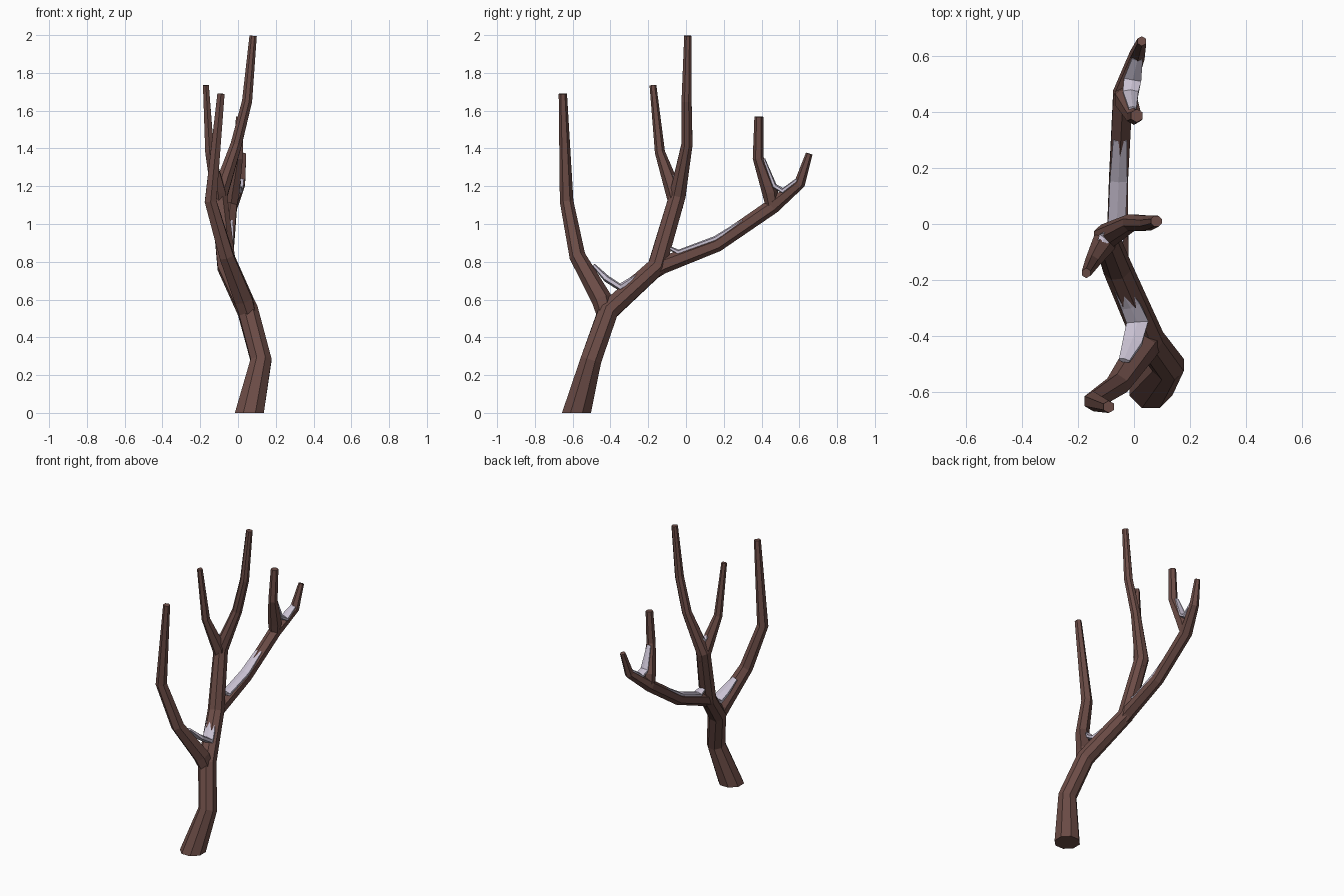
import bpy, bmesh, math
from mathutils import Vector


def material(name, rgb):
    m = bpy.data.materials.new(name)
    m.diffuse_color = (*rgb, 1)
    return m


BARK = material("brown bark", (0.15, 0.073, 0.062))
SNOW = material("pale snow", (0.58, 0.53, 0.64))


def tube(name, pts, sides, mat, flat=1.0):
    """Faceted tube through (x, y, z, radius) points; flat squashes its thickness."""
    bm = bmesh.new()
    ctr = [Vector(p[:3]) for p in pts]
    rings = []
    for i, c in enumerate(ctr):
        a, b = ctr[max(i - 1, 0)], ctr[min(i + 1, len(ctr) - 1)]
        t = Vector((0, 0, 0))
        if i > 0:
            t += (c - a).normalized()
        if i < len(ctr) - 1:
            t += (b - c).normalized()
        t = Vector((0, 0, 1)) if c.z == 0 else t.normalized()
        u = Vector((1, 0, 0))
        u = (u - t * u.dot(t)).normalized()
        v = t.cross(u)
        ring = []
        for k in range(sides):
            ang = 2 * math.pi * (k + 0.5) / sides
            ring.append(bm.verts.new(c + pts[i][3] * (u * math.cos(ang) + v * math.sin(ang) * flat)))
        rings.append(ring)
    for r0, r1 in zip(rings, rings[1:]):
        for k in range(sides):
            j = (k + 1) % sides
            bm.faces.new((r0[k], r0[j], r1[j], r1[k]))
    bm.faces.new(rings[0])
    bm.faces.new(rings[-1])
    bmesh.ops.recalc_face_normals(bm, faces=bm.faces)
    me = bpy.data.meshes.new(name)
    bm.to_mesh(me)
    bm.free()
    me.materials.append(mat)
    ob = bpy.data.objects.new(name, me)
    bpy.context.collection.objects.link(ob)
    return ob


# Trunk running up into the tallest branch
tube("trunk", [(0.06, -0.58, 0, 0.083), (0.122, -0.503, 0.28, 0.06),
               (0.052, -0.412, 0.54, 0.058), (-0.06, -0.155, 0.775, 0.053),
               (-0.1, -0.045, 1.15, 0.047), (-0.01, 0.005, 1.42, 0.032),
               (0.048, 0.003, 1.65, 0.029), (0.08, 0.01, 1.996, 0.021)], 8, BARK)

# Side branches
tube("left_branch", [(0.06, -0.42, 0.5, 0.045), (0.03, -0.445, 0.6, 0.055),
                     (-0.06, -0.575, 0.83, 0.043), (-0.145, -0.632, 1.12, 0.036),
                     (-0.09, -0.652, 1.69, 0.022)], 6, BARK)
tube("upper_left_branch", [(-0.095, -0.05, 1.08, 0.035), (-0.105, -0.065, 1.17, 0.044),
                           (-0.15, -0.138, 1.38, 0.027), (-0.17, -0.175, 1.735, 0.018)], 6, BARK)
tube("right_branch", [(-0.05, -0.2, 0.73, 0.04), (-0.06, -0.13, 0.78, 0.046),
                      (-0.055, 0.165, 0.892, 0.039), (-0.04, 0.46, 1.095, 0.04),
                      (0.012, 0.602, 1.215, 0.03), (0.028, 0.652, 1.372, 0.018)], 6, BARK)
tube("right_twig", [(-0.04, 0.46, 1.08, 0.034), (-0.03, 0.445, 1.17, 0.043),
                    (0.0, 0.382, 1.35, 0.029), (0.01, 0.386, 1.568, 0.024)], 6, BARK)

# Snow lying in the forks
tube("snow_low_fork", [(-0.035, -0.487, 0.78, 0.022), (-0.005, -0.42, 0.71, 0.04),
                       (0.012, -0.35, 0.665, 0.045), (-0.012, -0.29, 0.7, 0.04),
                       (-0.045, -0.23, 0.75, 0.03)], 6, SNOW, 0.45)
tube("snow_right_branch", [(-0.07, -0.09, 0.875, 0.024), (-0.063, -0.04, 0.85, 0.036),
                           (-0.055, 0.155, 0.922, 0.036), (-0.05, 0.3, 1.015, 0.028)], 6, SNOW, 0.4)
tube("snow_right_fork", [(-0.005, 0.412, 1.345, 0.016), (-0.012, 0.468, 1.2, 0.032),
                         (-0.005, 0.515, 1.175, 0.036), (0.012, 0.59, 1.235, 0.022)], 6, SNOW, 0.45)
tube("snow_top_fork", [(-0.12, -0.08, 1.27, 0.015), (-0.105, -0.05, 1.235, 0.026),
                       (-0.085, -0.03, 1.26, 0.015)], 6, SNOW, 0.45)
